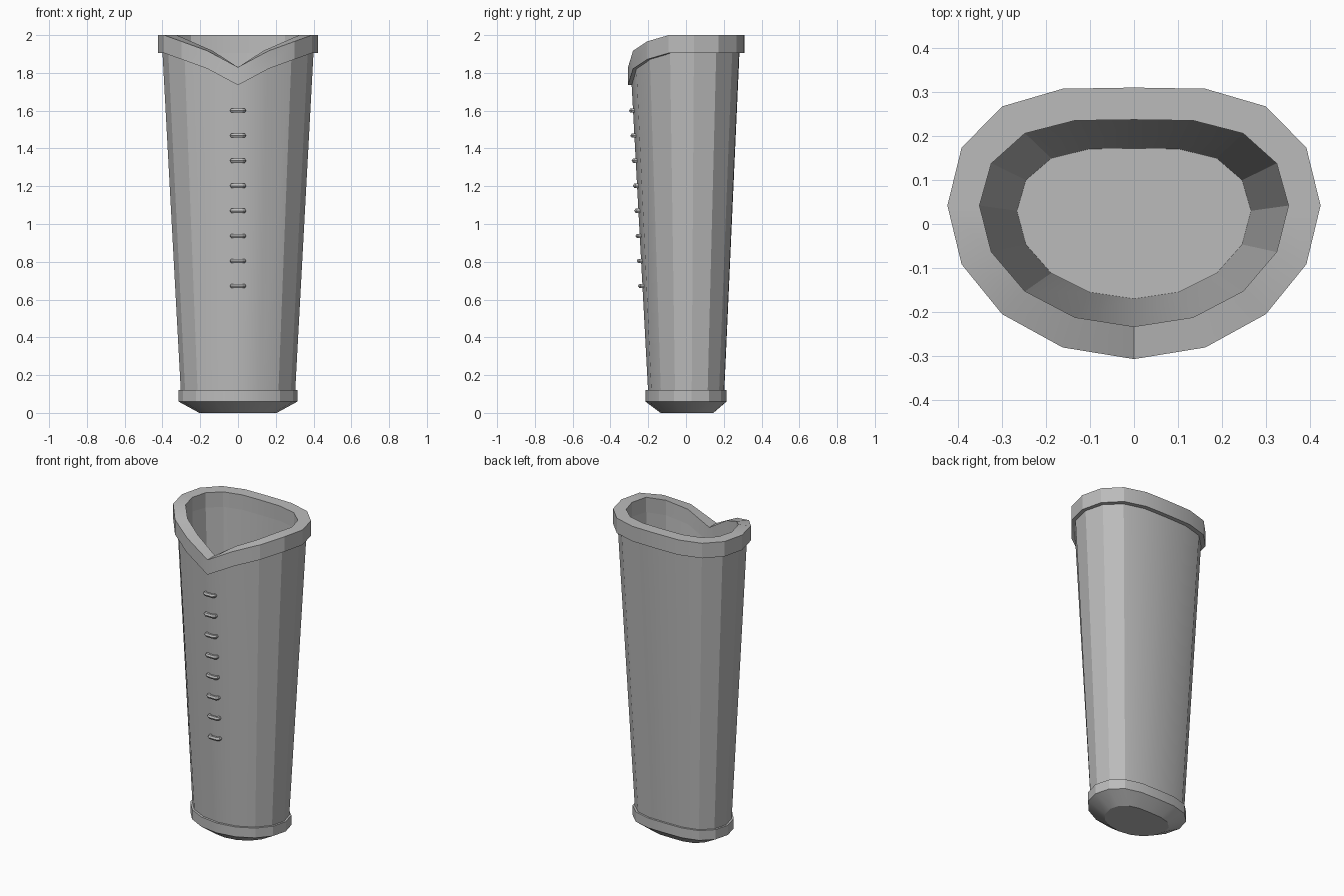
import bpy, bmesh
from math import sin, cos, pi, radians

cube = bpy.data.objects.get("Cube")
if cube:
    bpy.data.objects.remove(cube)

SIDES = 16
BACK = [1, 0.99, 0.84, 0.49, 0]      # squared-off rear curve, centre back to side
DIP = [0.17, 0.083, 0.033, 0, 0]     # notch in the rim, centre front to side

grey = bpy.data.materials.new("plain grey")
grey.use_nodes = True
grey.diffuse_color = (0.5, 0.5, 0.5, 1)
grey.node_tree.nodes["Principled BSDF"].inputs["Base Color"].default_value = (0.5, 0.5, 0.5, 1)


def section(half_width, front, back, mid, z, notch=False):
    """Oval outline, starting at the centre front."""
    pts = []
    for i in range(SIDES):
        a = 2 * pi * i / SIDES
        k = min(i, SIDES - i)
        y = mid - (mid - front) * cos(a) if k <= 4 else mid + (back - mid) * BACK[8 - k]
        drop = DIP[k] if notch and k <= 4 else 0
        pts.append((half_width * sin(a), y, z - drop))
    return pts


def loft(name, sections, closed=False):
    """Skin a list of outlines; cap the ends, or join last to first."""
    bm = bmesh.new()
    rings = [[bm.verts.new(p) for p in s] for s in sections]
    pairs = list(zip(rings, rings[1:]))
    if closed:
        pairs.append((rings[-1], rings[0]))
    else:
        bm.faces.new(rings[0][::-1])
        bm.faces.new(rings[-1])
    for lo, hi in pairs:
        for i in range(SIDES):
            j = (i + 1) % SIDES
            bm.faces.new((lo[i], lo[j], hi[j], hi[i]))
    bmesh.ops.recalc_face_normals(bm, faces=bm.faces)
    mesh = bpy.data.meshes.new(name)
    bm.to_mesh(mesh)
    bm.free()
    obj = bpy.data.objects.new(name, mesh)
    bpy.context.collection.objects.link(obj)
    return finish(obj, 21)


def finish(obj, angle):
    obj.data.materials.append(grey)
    bpy.ops.object.select_all(action='DESELECT')
    obj.select_set(True)
    bpy.context.view_layer.objects.active = obj
    bpy.ops.object.shade_smooth_by_angle(angle=radians(angle))
    return obj


# Hollow tapered body: outside wall, hidden lip, inside wall, floor
loft("body", [
    section(0.302, -0.20, 0.202, 0.03, 0.10),
    section(0.401, -0.289, 0.284, 0.042, 1.93, True),
    section(0.352, -0.235, 0.239, 0.042, 1.93, True),
    section(0.266, -0.17, 0.172, 0.03, 0.125),
])

# Notched rim around the mouth
loft("rim", [
    section(0.424, -0.307, 0.31, 0.042, 1.905, True),
    section(0.424, -0.307, 0.31, 0.042, 2.0, True),
    section(0.351, -0.233, 0.237, 0.042, 2.0, True),
    section(0.351, -0.233, 0.237, 0.042, 1.905, True),
], closed=True)

# Bottom cap with a band and a bevelled underside
loft("bottom_cap", [
    section(0.205, -0.135, 0.145, 0.03, 0),
    section(0.315, -0.215, 0.215, 0.03, 0.06),
    section(0.315, -0.215, 0.215, 0.03, 0.122),
])

# Staple-shaped stitches down the front
for n in range(8):
    z = 1.6 - 0.1325 * n
    y = -0.289 + 0.0067 * n
    curve = bpy.data.curves.new("stitch", 'CURVE')
    curve.dimensions = '3D'
    curve.bevel_depth = 0.0125
    curve.bevel_resolution = 1
    curve.use_fill_caps = True
    line = curve.splines.new('POLY')
    path = [(-0.031, y + 0.05), (-0.031, y + 0.006), (-0.022, y),
            (0.022, y), (0.031, y + 0.006), (0.031, y + 0.05)]
    line.points.add(len(path) - 1)
    for point, (px, py) in zip(line.points, path):
        point.co = (px, py, z, 1)
    stitch = bpy.data.objects.new(f"stitch_{n + 1}", curve)
    bpy.context.collection.objects.link(stitch)
    bpy.ops.object.select_all(action='DESELECT')
    stitch.select_set(True)
    bpy.context.view_layer.objects.active = stitch
    bpy.ops.object.convert(target='MESH')
    finish(bpy.context.object, 30)
